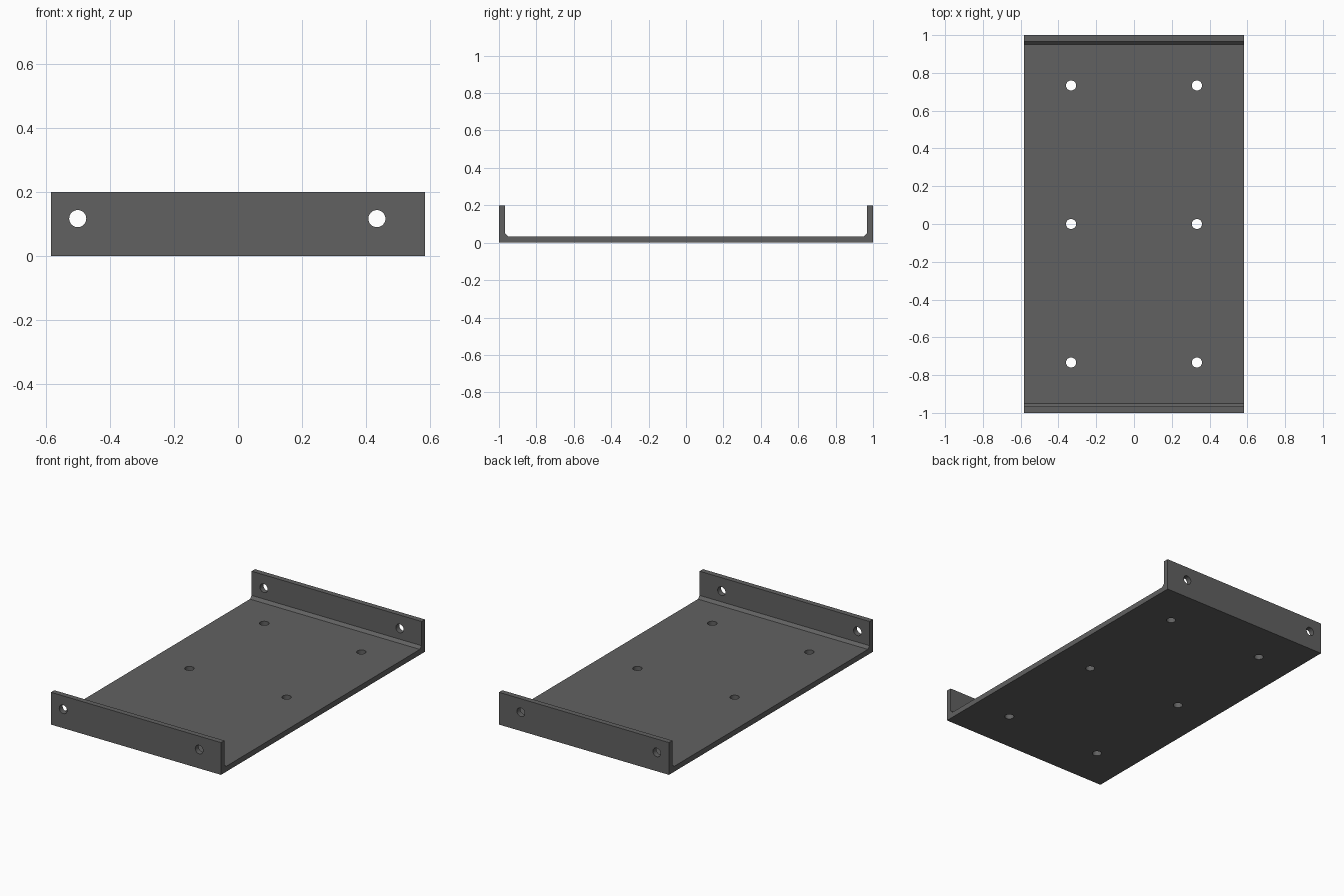
import bpy, bmesh, math
from mathutils import Matrix, Vector

if "Cube" in bpy.data.objects:
    bpy.data.objects.remove(bpy.data.objects["Cube"])

HALF_W, HALF_L, HEIGHT = 0.5833, 1.0, 0.2
T, CH, R = 0.0333, 0.0167, 0.0267   # sheet thickness, inner chamfer, hole radius

grey = bpy.data.materials.new("dark grey metal")
grey.diffuse_color = (0.12, 0.12, 0.12, 1)
grey.use_nodes = True
grey.node_tree.nodes["Principled BSDF"].inputs["Base Color"].default_value = grey.diffuse_color


def new_object(name, bm):
    bmesh.ops.recalc_face_normals(bm, faces=bm.faces)
    mesh = bpy.data.meshes.new(name)
    bm.to_mesh(mesh)
    bm.free()
    mesh.materials.append(grey)
    obj = bpy.data.objects.new(name, mesh)
    bpy.context.collection.objects.link(obj)
    return obj


# Channel tray: U-shaped profile with chamfered inner corners, extruded along x
right_half = [(HALF_L, 0), (HALF_L, HEIGHT), (HALF_L - T, HEIGHT),
              (HALF_L - T, T + CH), (HALF_L - T - CH, T)]
profile = right_half + [(-y, z) for y, z in reversed(right_half)]
bm = bmesh.new()
face = bm.faces.new([bm.verts.new((-HALF_W, y, z)) for y, z in profile])
ext = bmesh.ops.extrude_face_region(bm, geom=[face])
bmesh.ops.translate(bm, vec=Vector((2 * HALF_W, 0, 0)),
                    verts=[v for v in ext["geom"] if isinstance(v, bmesh.types.BMVert)])
tray = new_object("channel_tray", bm)

# Drill: six floor holes and a pair through each end flange
bm = bmesh.new()


def drill(location, rotation=Matrix()):
    bmesh.ops.create_cone(bm, cap_ends=True, segments=32, radius1=R, radius2=R,
                          depth=0.12, matrix=Matrix.Translation(location) @ rotation)


for x in (-0.3333, 0.3333):
    for y in (-0.7333, 0, 0.7333):
        drill((x, y, T / 2))
for x in (-0.5, 0.4333):
    for y in (-HALF_L + T / 2, HALF_L - T / 2):
        drill((x, y, 0.1167), Matrix.Rotation(math.pi / 2, 4, 'X'))
cutter = new_object("hole_cutter", bm)
cutter.hide_render = True

# Cut the holes, then discard the cutter
cut = tray.modifiers.new("holes", 'BOOLEAN')
cut.operation, cut.solver, cut.object = 'DIFFERENCE', 'EXACT', cutter
bpy.context.view_layer.objects.active = tray
tray.select_set(True)
bpy.ops.object.modifier_apply(modifier=cut.name)
bpy.data.objects.remove(cutter)
bpy.ops.object.shade_smooth_by_angle(angle=math.radians(30))
